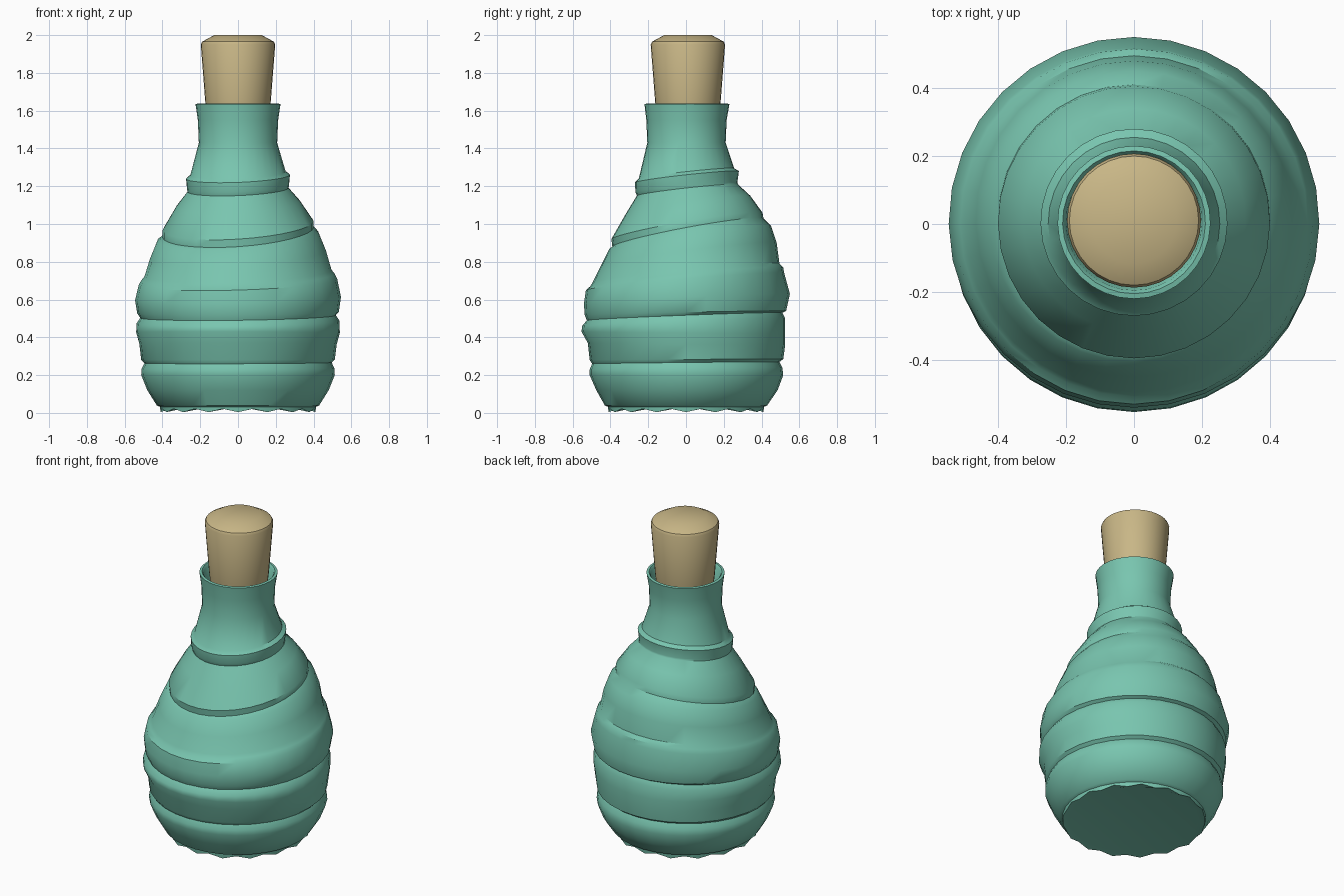
import bpy, bmesh, math

if "Cube" in bpy.data.objects:
    bpy.data.objects.remove(bpy.data.objects["Cube"])

SEG = 32

def material(name, col):
    m = bpy.data.materials.new(name)
    m.diffuse_color = (*col, 1)
    m.use_nodes = True
    m.node_tree.nodes["Principled BSDF"].inputs["Base Color"].default_value = m.diffuse_color
    return m

def loft(name, rings, mat, angle):
    # skin a stack of point rings and cap both ends
    bm = bmesh.new()
    loops = [[bm.verts.new(p) for p in ring] for ring in rings]
    for a, b in zip(loops, loops[1:]):
        for i in range(SEG):
            j = (i + 1) % SEG
            bm.faces.new((a[i], a[j], b[j], b[i]))
    bm.faces.new(loops[0][::-1])
    bm.faces.new(loops[-1])
    bmesh.ops.recalc_face_normals(bm, faces=bm.faces)
    me = bpy.data.meshes.new(name)
    bm.to_mesh(me)
    bm.free()
    ob = bpy.data.objects.new(name, me)
    bpy.context.collection.objects.link(ob)
    me.materials.append(mat)
    bpy.ops.object.select_all(action='DESELECT')
    bpy.context.view_layer.objects.active = ob
    ob.select_set(True)
    bpy.ops.object.shade_smooth_by_angle(angle=math.radians(angle))
    return ob

def tilted_ring(z0, z1, r0, r1, wave=0):
    # heights and radii blend from the front (0) to the back (1)
    pts = []
    for i in range(SEG):
        a = 2 * math.pi * i / SEG
        s, c = math.sin(a), math.cos(a)
        t = (s + 0.35 * c + 1) / 2
        r = r0 + (r1 - r0) * (s + 1) / 2
        z = z0 + (z1 - z0) * t + wave * (1 if i % 2 else -1)
        pts.append((r * c, r * s, z))
    return pts

# Bottle skin: front z, back z, front radius, back radius
profile = [
    (.04, .04, .43, .43), (.12, .12, .475, .485), (.20, .20, .51, .515),
    (.23, .24, .51, .51), (.26, .27, .497, .495), (.28, .285, .51, .515),
    (.37, .36, .52, .525), (.43, .42, .553, .525), (.46, .50, .55, .525),
    (.49, .53, .525, .51), (.52, .54, .537, .53), (.58, .63, .54, .55),
    (.65, .74, .53, .52), (.67, .77, .507, .515), (.69, .79, .495, .495),
    (.78, .90, .45, .48), (.87, .99, .405, .45), (.88, 1.03, .39, .41),
    (.92, 1.06, .395, .405), (1.06, 1.15, .315, .34),
    (1.15, 1.21, .26, .275), (1.17, 1.22, .268, .272),
    (1.22, 1.28, .27, .28), (1.24, 1.295, .25, .255),
    (1.43, 1.43, .205, .21), (1.55, 1.55, .21, .215), (1.635, 1.635, .22, .23),
]
rings = [tilted_ring(.02, .02, .37, .37),
         tilted_ring(.013, .013, .41, .41, .009),
         tilted_ring(.032, .032, .413, .413)]
rings += [tilted_ring(*p) for p in profile]
# Lip and inner wall of the mouth
rings += [tilted_ring(z, z, r, r + .01)
          for z, r in ((1.638, .205), (1.625, .195), (1.5, .175))]
loft("bottle", rings, material("green_glass", (.19, .56, .43)), 35)

# Tapered cork with a bevelled top
cork = [[(r * math.cos(2 * math.pi * i / SEG),
          .01 + r * math.sin(2 * math.pi * i / SEG), z) for i in range(SEG)]
        for z, r in ((1.48, .155), (1.63, .172), (1.95, .197), (1.965, .19), (2.0, .126))]
loft("cork", cork, material("cork", (.58, .47, .24)), 35)
